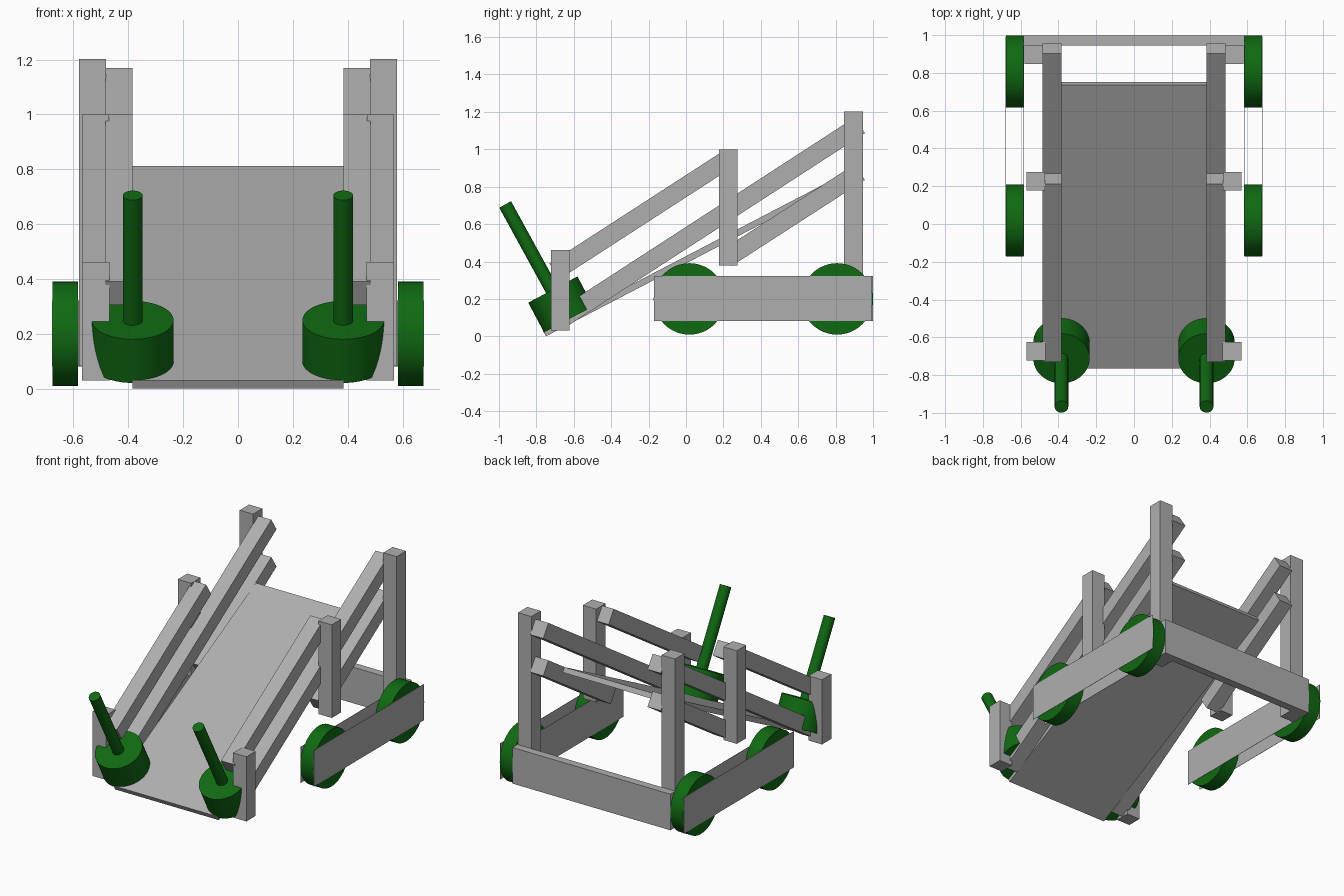
import bpy, bmesh
from math import sqrt
from mathutils import Vector

if "Cube" in bpy.data.objects:
    bpy.data.objects.remove(bpy.data.objects["Cube"])

green = bpy.data.materials.new("dark_green")
green.diffuse_color = (0.005, 0.143, 0.006, 1)
green.use_nodes = True
green.node_tree.nodes["Principled BSDF"].inputs["Base Color"].default_value = green.diffuse_color
grey = bpy.data.materials.new("mid_grey")
grey.diffuse_color = (0.43, 0.43, 0.43, 1)
grey.use_nodes = True
grey.node_tree.nodes["Principled BSDF"].inputs["Base Color"].default_value = grey.diffuse_color


def finish(name, bm, mat):
    bmesh.ops.recalc_face_normals(bm, faces=bm.faces)
    me = bpy.data.meshes.new(name)
    bm.to_mesh(me)
    bm.free()
    me.materials.append(mat)
    ob = bpy.data.objects.new(name, me)
    bpy.context.collection.objects.link(ob)
    return ob


def prism(name, profile, x0, x1):
    """Extrude a (y, z) profile from x0 to x1."""
    bm = bmesh.new()
    face = bm.faces.new([bm.verts.new((x0, y, z)) for y, z in profile])
    res = bmesh.ops.extrude_face_region(bm, geom=[face], use_keep_orig=True)
    verts = [v for v in res["geom"] if isinstance(v, bmesh.types.BMVert)]
    bmesh.ops.translate(bm, vec=(x1 - x0, 0, 0), verts=verts)
    return finish(name, bm, grey)


def rect(y0, y1, z0, z1):
    return [(y0, z0), (y1, z0), (y1, z1), (y0, z1)]


def plank(low, high, thick):
    """Sloping board profile given its top edge line."""
    dy, dz = high[0] - low[0], high[1] - low[1]
    n = sqrt(dy * dy + dz * dz)
    oy, oz = dz / n * thick, -dy / n * thick
    return [low, (low[0] + oy, low[1] + oz), (high[0] + oy, high[1] + oz), high]


def cylinder(name, a, b, r, mat, seg=48):
    a, b = Vector(a), Vector(b)
    bm = bmesh.new()
    bmesh.ops.create_cone(bm, cap_ends=True, segments=seg, radius1=r, radius2=r,
                          depth=(b - a).length)
    rot = (b - a).to_track_quat('Z', 'Y').to_matrix().to_4x4()
    rot.translation = (a + b) / 2
    bm.transform(rot)
    for f in bm.faces:
        f.smooth = len(f.verts) == 4
    for e in bm.edges:
        e.smooth = all(len(f.verts) == 4 for f in e.link_faces)
    return finish(name, bm, mat)


# Sloping deck and rear crossbeam
prism("ramp_deck", plank((-0.765, 0.03), (0.736, 0.812), 0.034), -0.384, 0.384)
prism("rear_crossbeam", rect(0.946, 0.999, 0.081, 0.322), -0.584, 0.584)

for side, s in (("right", 1), ("left", -1)):
    # Sloping side rails
    rails = {"upper_front_rail": ((-0.73, 0.39), (0.213, 1.0)),
             "long_rail": ((-0.725, 0.115), (0.902, 1.17)),
             "lower_rear_rail": ((0.19, 0.46), (0.902, 0.92))}
    for name, (lo, hi) in rails.items():
        prism(f"{name}_{side}", plank(lo, hi, 0.1), s * 0.385, s * 0.484)

    # Upright posts
    prism(f"front_post_{side}", rect(-0.722, -0.624, 0.03, 0.462), s * 0.469, s * 0.568)
    prism(f"middle_post_{side}", rect(0.177, 0.276, 0.378, 1.0), s * 0.470, s * 0.569)
    prism(f"rear_post_{side}", rect(0.846, 0.945, 0.083, 1.203), s * 0.481, s * 0.580)

    # Thin wheel panels with the wheels between them
    for name, x in (("inner", 0.582), ("outer", 0.677)):
        prism(f"{name}_wheel_panel_{side}", rect(-0.17, 0.993, 0.081, 0.322),
              s * x, s * (x + 0.002))
    for name, y in (("front", 0.018), ("rear", 0.808)):
        cylinder(f"{name}_wheel_{side}", (s * 0.584, y, 0.2), (s * 0.677, y, 0.2), 0.191, green)

    # Lever on a round base, square to the deck
    up = Vector((0, -0.47, 0.883))
    top = Vector((s * 0.384, -0.712, 0.25))
    cylinder(f"lever_base_{side}", top - up * 0.18, top, 0.149, green)
    cylinder(f"lever_rod_{side}", (s * 0.384, -0.712, 0.24), (s * 0.384, -0.967, 0.705),
             0.036, green, 32)
